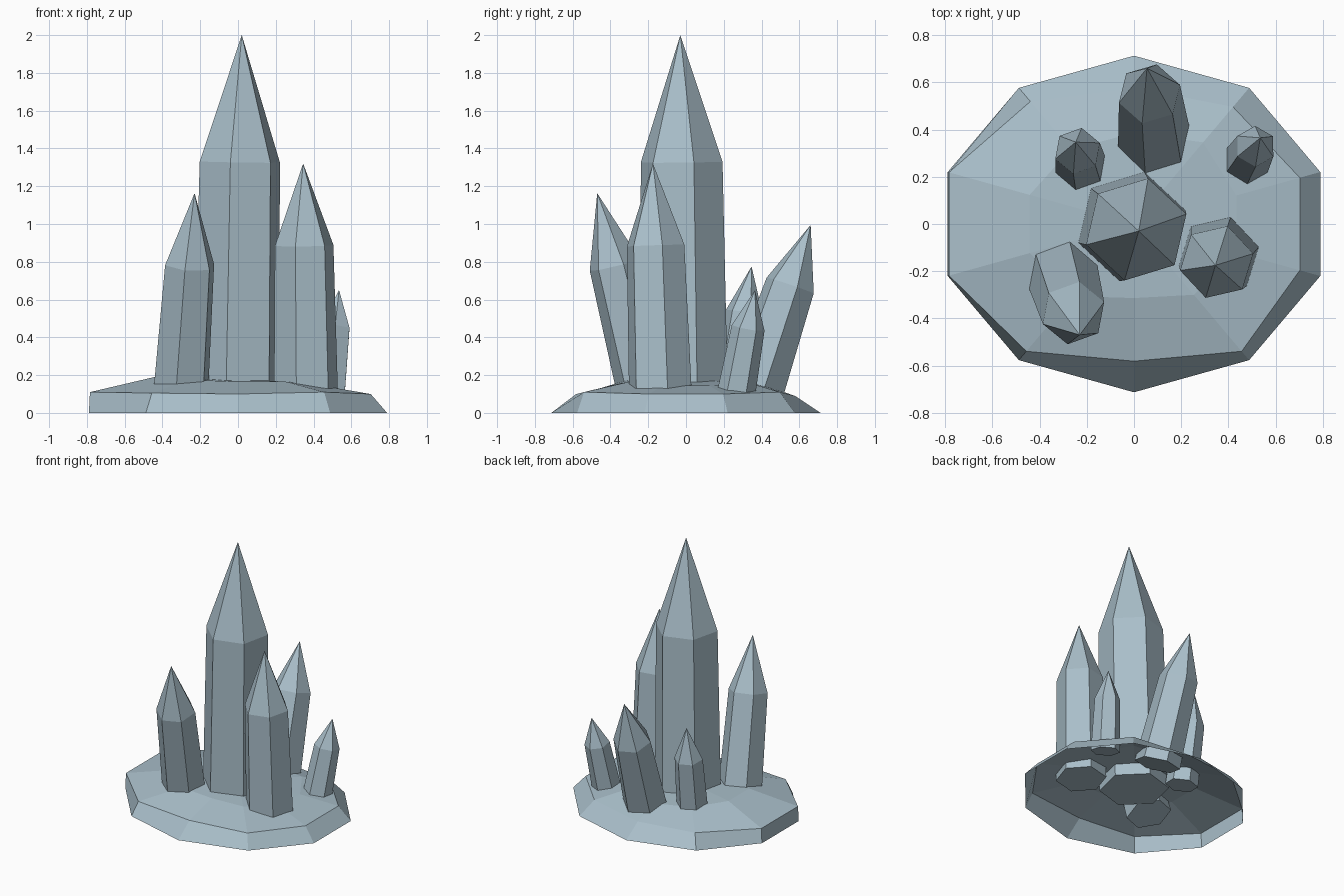
import bpy, bmesh, math
from mathutils import Vector

cube = bpy.data.objects.get("Cube")
if cube:
    bpy.data.objects.remove(cube, do_unlink=True)

mat = bpy.data.materials.new("pale blue grey stone")
mat.use_nodes = True
colour = (0.40, 0.52, 0.59, 1)
mat.diffuse_color = colour
mat.node_tree.nodes["Principled BSDF"].inputs["Base Color"].default_value = colour


def make_object(name, bm):
    bmesh.ops.recalc_face_normals(bm, faces=bm.faces)
    mesh = bpy.data.meshes.new(name)
    bm.to_mesh(mesh)
    bm.free()
    mesh.materials.append(mat)
    obj = bpy.data.objects.new(name, mesh)
    bpy.context.collection.objects.link(obj)
    return obj


def bridge(bm, low, high):
    n = len(low)
    for i in range(n):
        j = (i + 1) % n
        bm.faces.new((low[i], low[j], high[j], high[i]))


# Rock base: open-bottomed ten-sided mound, each ring scaled unevenly
def rock_ring(bm, scales, heights):
    ring = []
    for i, (s, z) in enumerate(zip(scales, heights)):
        a = math.radians(18 + 36 * i)
        ring.append(bm.verts.new((0.83 * s * math.cos(a), 0.713 * s * math.sin(a), z)))
    return ring


bm = bmesh.new()
foot = rock_ring(bm, [1] * 10, [0] * 10)
rim = rock_ring(bm,
                [.89, .86, .81, .9, .993, .993, .935, .815, .935, .89],
                [.1, .11, .09, .1, .11, .11, .105, .1, .11, .1])
shelf = rock_ring(bm,
                  [.55, .6, .54, .55, .56, .56, .53, .44, .52, .55],
                  [.145, .155, .155, .17, .19, .19, .175, .165, .165, .145])
bridge(bm, foot, rim)
bridge(bm, rim, shelf)
peak = bm.verts.new((0, 0, 0.18))
for i in range(10):
    bm.faces.new((shelf[i], shelf[(i + 1) % 10], peak))
make_object("rock_base", bm)


# Crystal: tapered six-sided shaft with a pointed tip, leaning along its axis
def crystal(name, bottom, tip, r_bottom, r_shoulder, turn):
    bottom, tip = Vector(bottom), Vector(tip)
    axis = tip - bottom
    lean = Vector((0, 0, 1)).rotation_difference(axis)
    bm = bmesh.new()
    rings = []
    for centre, r in ((bottom, r_bottom), (bottom + axis * 0.65, r_shoulder)):
        ring = []
        for i in range(6):
            a = math.radians(turn + 60 * i)
            ring.append(bm.verts.new(centre + lean @ Vector((r * math.cos(a), r * math.sin(a), 0))))
        rings.append(ring)
    bridge(bm, *rings)
    bm.faces.new(rings[0])
    apex = bm.verts.new(tip)
    for i in range(6):
        bm.faces.new((rings[1][i], rings[1][(i + 1) % 6], apex))
    make_object(name, bm)


crystal("main_crystal", (-.01, -.01, .08), (.02, -.03, 2), .238, .222, 17)
crystal("front_left_crystal", (.36, -.135, .08), (.345, -.175, 1.32), .174, .159, 13)
crystal("front_right_crystal", (-.305, -.205, .08), (-.23, -.47, 1.163), .155, .138, 20)
crystal("back_crystal", (.085, .35, .08), (.055, .66, .995), .16, .135, 17)
crystal("back_right_crystal", (-.225, .24, .08), (-.247, .347, .775), .113, .1, 20)
crystal("back_left_crystal", (.475, .262, .08), (.535, .365, .65), .102, .088, 30)
